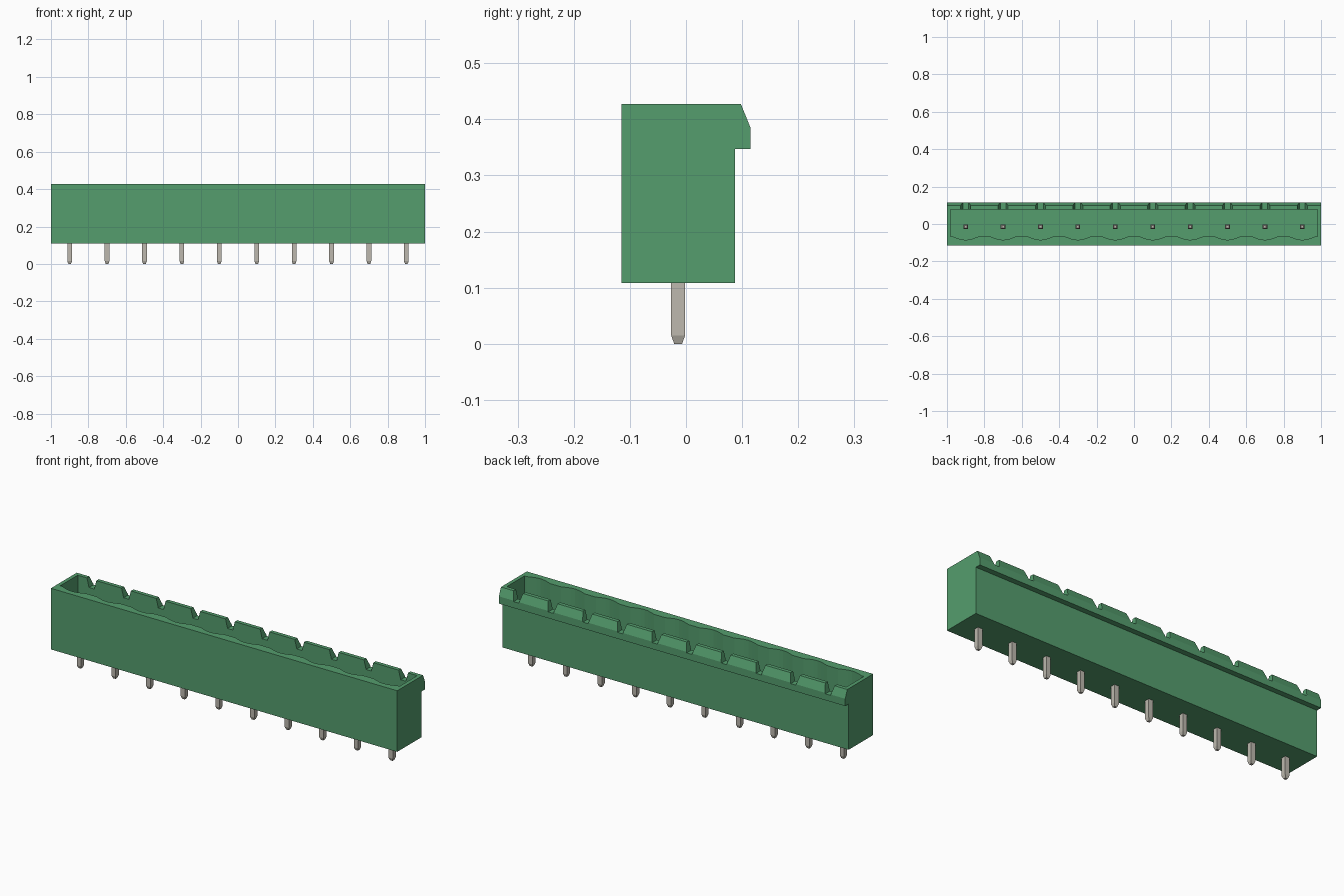
import bpy, bmesh, math
from mathutils import Vector

if "Cube" in bpy.data.objects:
    bpy.data.objects.remove(bpy.data.objects["Cube"], do_unlink=True)

PINS = [-0.9 + 0.2 * i for i in range(10)]
PIN_Y = -0.014


def material(name, rgb):
    m = bpy.data.materials.new(name)
    m.use_nodes = True
    m.diffuse_color = (*rgb, 1)
    m.node_tree.nodes["Principled BSDF"].inputs["Base Color"].default_value = (*rgb, 1)
    return m


green = material("green plastic", (0.09, 0.34, 0.155))
metal = material("tinned metal", (0.51, 0.485, 0.425))


def prism(bm, points, offset):
    """Extrude a closed outline along offset."""
    face = bm.faces.new([bm.verts.new(p) for p in points])
    new = bmesh.ops.extrude_face_region(bm, geom=[face])["geom"]
    bmesh.ops.translate(bm, vec=Vector(offset),
                        verts=[v for v in new if isinstance(v, bmesh.types.BMVert)])


def finish(bm, name, mat):
    bmesh.ops.recalc_face_normals(bm, faces=bm.faces)
    mesh = bpy.data.meshes.new(name)
    bm.to_mesh(mesh)
    bm.free()
    mesh.materials.append(mat)
    ob = bpy.data.objects.new(name, mesh)
    bpy.context.collection.objects.link(ob)
    return ob


# Housing: side profile with the latch lip along the back
bm = bmesh.new()
profile = [(-0.115, 0.108), (0.087, 0.108), (0.087, 0.347), (0.115, 0.347),
           (0.115, 0.385), (0.098, 0.427), (-0.115, 0.427)]
prism(bm, [(-1, y, z) for y, z in profile], (2, 0, 0))
housing = finish(bm, "housing", green)

# Cavity: front wall scalloped in front of every pin
bm = bmesh.new()
outline = [(0.98, 0.078), (-0.98, 0.078), (-0.98, -0.067)]
for x in PINS:
    outline += [(x + dx, y) for dx, y in
                [(-0.068, -0.067), (-0.042, -0.077), (-0.022, -0.083), (0, -0.085),
                 (0.022, -0.083), (0.042, -0.077), (0.068, -0.067)]]
outline.append((0.98, -0.067))
prism(bm, [(x, y, 0.17) for x, y in outline], (0, 0, 0.4))
cavity = finish(bm, "cavity_cutter", green)

# Tapered notches through the back lip
bm = bmesh.new()
for x in PINS:
    notch = [(-0.015, 0.38), (0.015, 0.38), (0.027, 0.427), (0.027, 0.5),
             (-0.027, 0.5), (-0.027, 0.427)]
    prism(bm, [(x + dx, 0.05, z) for dx, z in notch], (0, 0.1, 0))
notches = finish(bm, "notch_cutter", green)

bpy.context.view_layer.objects.active = housing
for cutter in (cavity, notches):
    cutter.hide_render = True
    mod = housing.modifiers.new("cut", 'BOOLEAN')
    mod.operation = 'DIFFERENCE'
    mod.solver = 'EXACT'
    mod.object = cutter
    bpy.ops.object.modifier_apply(modifier=mod.name)
    bpy.data.objects.remove(cutter, do_unlink=True)

# Pins: square posts with tapered ends
for i, x in enumerate(PINS):
    bm = bmesh.new()
    rings = []
    for z, h in [(0, 0.007), (0.015, 0.0125), (0.345, 0.0125), (0.36, 0.007)]:
        rings.append([bm.verts.new((x + sx * h, PIN_Y + sy * h, z))
                      for sx, sy in [(-1, -1), (1, -1), (1, 1), (-1, 1)]])
    for a, b in zip(rings, rings[1:]):
        for k in range(4):
            n = (k + 1) % 4
            bm.faces.new([a[k], a[n], b[n], b[k]])
    bm.faces.new(rings[0])
    bm.faces.new(rings[-1])
    finish(bm, f"pin_{i + 1}", metal)
